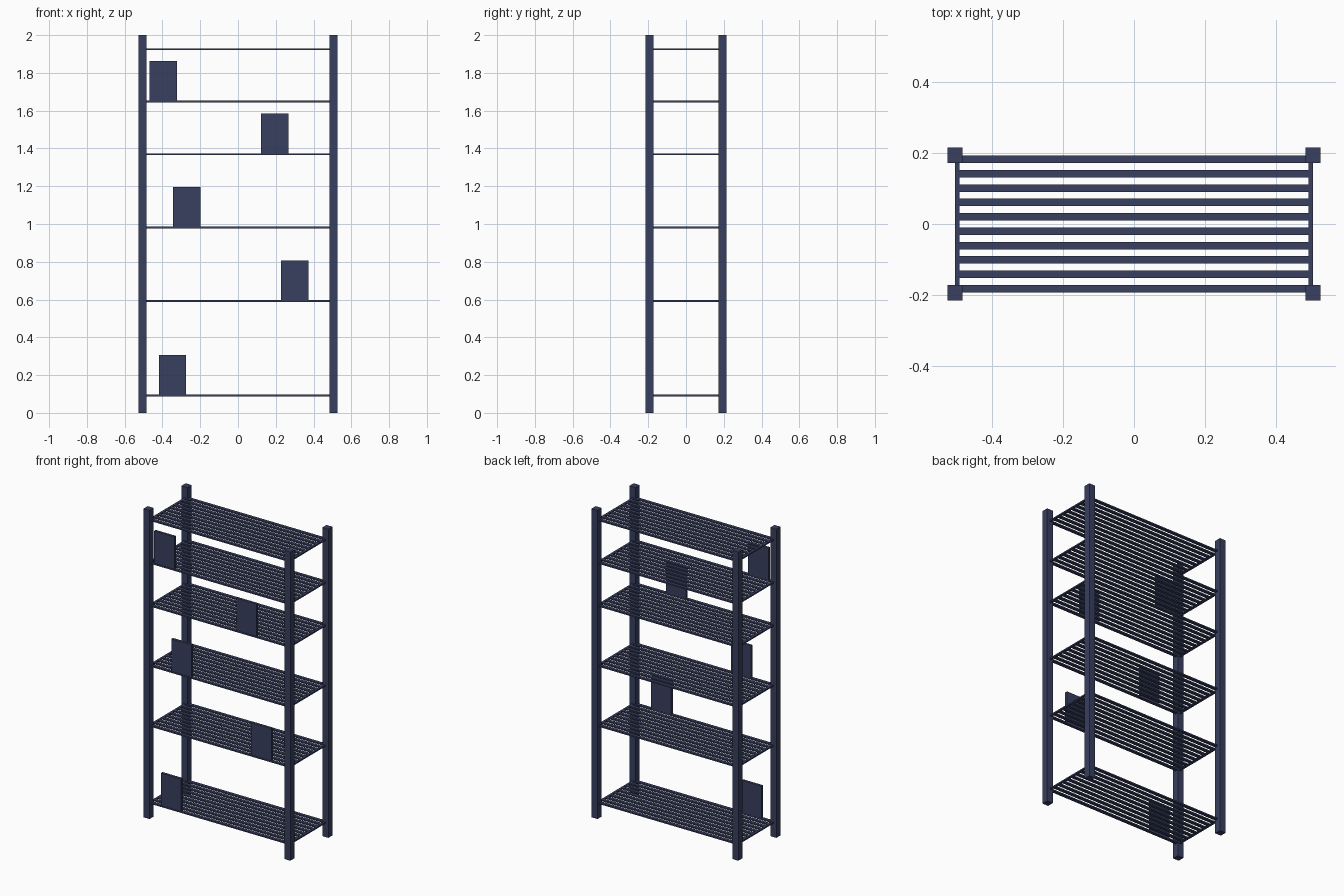
import bpy

if "Cube" in bpy.data.objects:
    bpy.data.objects.remove(bpy.data.objects["Cube"])

navy = bpy.data.materials.new("navy_paint")
navy.diffuse_color = (0.04, 0.05, 0.115, 1)
navy.use_nodes = True
navy.node_tree.nodes["Principled BSDF"].inputs["Base Color"].default_value = navy.diffuse_color


def box(name, x, y, z, sx, sy, sz):
    """Axis-aligned box given by centre and size."""
    bpy.ops.mesh.primitive_cube_add(size=1, location=(x, y, z))
    ob = bpy.context.object
    ob.name = name
    ob.scale = (sx, sy, sz)
    bpy.ops.object.transform_apply(location=False, rotation=False, scale=True)
    ob.data.materials.append(navy)
    return ob


# Four square corner posts
POST = 0.043
for sx, side in ((-1, "left"), (1, "right")):
    for sy, end in ((-1, "front"), (1, "back")):
        box(f"{end}_{side}_post", sx * 0.505, sy * 0.194, 1.0, POST, POST, 2.0)

# Slatted shelves: ten slats between two end rails
THICK = 0.009
SLATS = 10
PITCH = 0.0406
shelf_heights = [0.092, 0.592, 0.981, 1.37, 1.648, 1.925]
for n, z in enumerate(shelf_heights, 1):
    for i in range(SLATS):
        y = (i - (SLATS - 1) / 2) * PITCH
        box(f"shelf_{n}_slat_{i + 1}", 0, y, z, 0.988, 0.021, THICK)
    for sx, side in ((-1, "left"), (1, "right")):
        box(f"shelf_{n}_{side}_rail", sx * 0.499, 0, z, 0.014, 0.36, THICK)

# Thin upright panels standing on the front slat of the lower five shelves
panel_x = [-0.347, 0.300, -0.272, 0.194, -0.396]
for n, (x, z) in enumerate(zip(panel_x, shelf_heights), 1):
    box(f"front_panel_{n}", x, -0.182, z + 0.1065, 0.145, 0.017, 0.215)
